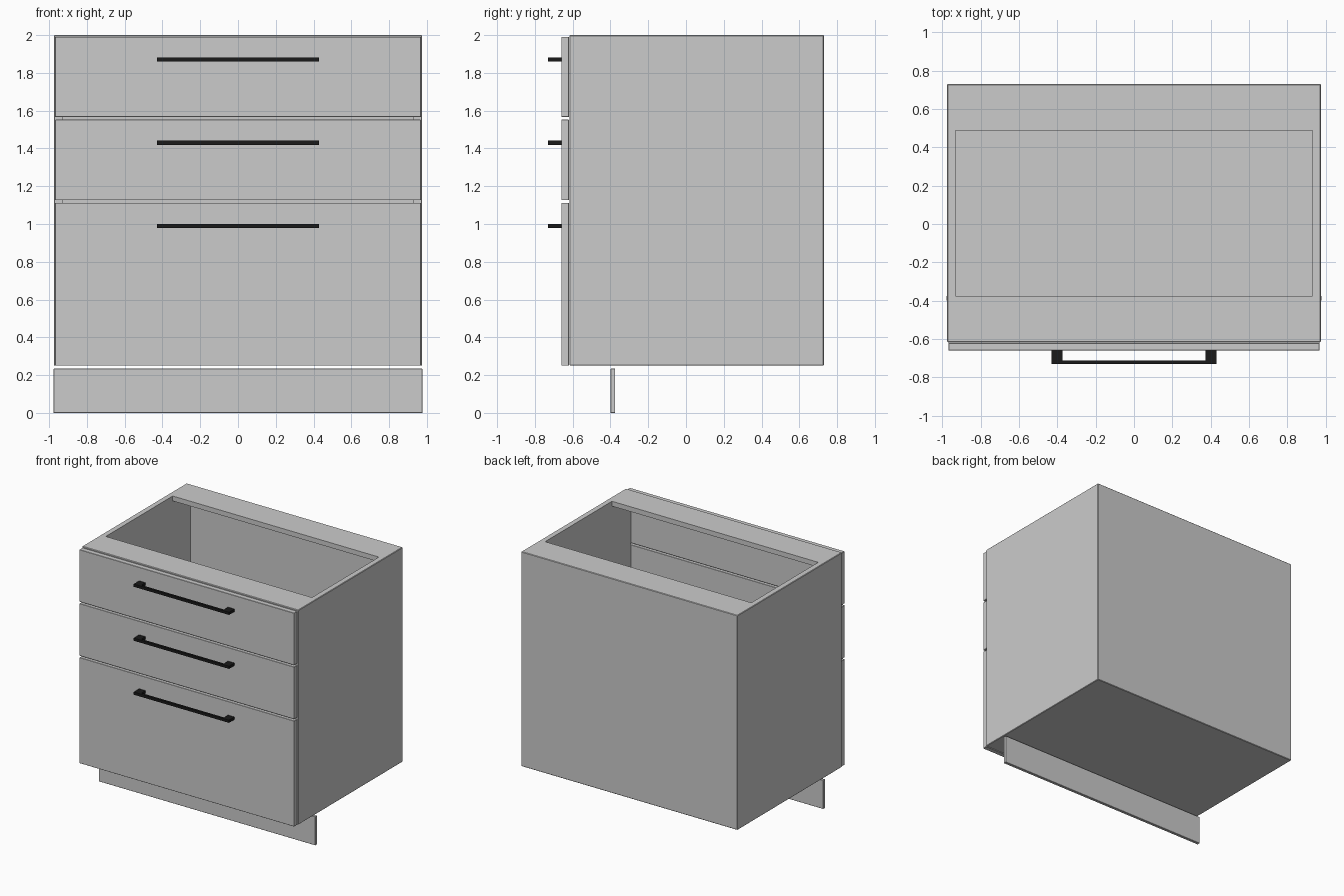
import bpy, bmesh
from mathutils import Vector

if "Cube" in bpy.data.objects:
    bpy.data.objects.remove(bpy.data.objects["Cube"])


def box(name, lo, hi, bevel=0.0, mat=None):
    """Axis-aligned board from corner lo to corner hi, with optional eased edges."""
    lo, hi = Vector(lo), Vector(hi)
    bm = bmesh.new()
    bmesh.ops.create_cube(bm, size=1)
    bmesh.ops.scale(bm, vec=hi - lo, verts=bm.verts)
    bmesh.ops.translate(bm, vec=(lo + hi) / 2, verts=bm.verts)
    if bevel:
        bmesh.ops.bevel(bm, geom=bm.edges[:], offset=bevel, segments=1, affect='EDGES')
    return finish(name, bm, mat)


def finish(name, bm, mat=None):
    bmesh.ops.recalc_face_normals(bm, faces=bm.faces)
    mesh = bpy.data.meshes.new(name)
    bm.to_mesh(mesh)
    bm.free()
    obj = bpy.data.objects.new(name, mesh)
    bpy.context.collection.objects.link(obj)
    if mat:
        mesh.materials.append(mat)
    return obj


def cut(obj, cutter):
    mod = obj.modifiers.new("cut", 'BOOLEAN')
    mod.operation = 'DIFFERENCE'
    mod.solver = 'EXACT'
    mod.object = cutter
    bpy.context.view_layer.objects.active = obj
    bpy.ops.object.modifier_apply(modifier=mod.name)
    bpy.data.objects.remove(cutter)


def handle(name, z, mat):
    """Square-section bow handle: U profile in plan, extruded upwards."""
    half = [(0.43, -0.73), (0.43, -0.66), (0.372, -0.66), (0.372, -0.712)]
    plan = half + [(-x, y) for x, y in reversed(half)]
    bm = bmesh.new()
    face = bm.faces.new([bm.verts.new((x, y, z - 0.011)) for x, y in plan])
    ext = bmesh.ops.extrude_face_region(bm, geom=[face])
    top = [v for v in ext["geom"] if isinstance(v, bmesh.types.BMVert)]
    bmesh.ops.translate(bm, vec=(0, 0, 0.022), verts=top)
    finish(name, bm, mat)


black = bpy.data.materials.new("black_metal")
black.diffuse_color = (0.01, 0.01, 0.01, 1)
black.use_nodes = True
black.node_tree.nodes["Principled BSDF"].inputs["Base Color"].default_value = black.diffuse_color

# Carcass: open front, thin back, two top rails around the opening
carcass = box("carcass", (-0.975, -0.617, 0.25), (0.975, 0.73, 2.0), 0.004)
cut(carcass, box("cavity_cutter", (-0.93, -0.8, 0.292), (0.93, 0.715, 1.96)))
cut(carcass, box("opening_cutter", (-0.93, -0.375, 1.9), (0.93, 0.487, 2.1)))

# Drawer fronts with handles
drawers = [("bottom", 0.25, 1.112, 0.99),
           ("middle", 1.126, 1.552, 1.43),
           ("top", 1.566, 1.991, 1.87)]
for label, z0, z1, zh in drawers:
    box(label + "_drawer_front", (-0.968, -0.66, z0), (0.968, -0.62, z1), 0.002)
    handle(label + "_drawer_handle", zh, black)

# Recessed plinth board
box("plinth", (-0.977, -0.40, 0), (0.977, -0.375, 0.234), 0.002)
